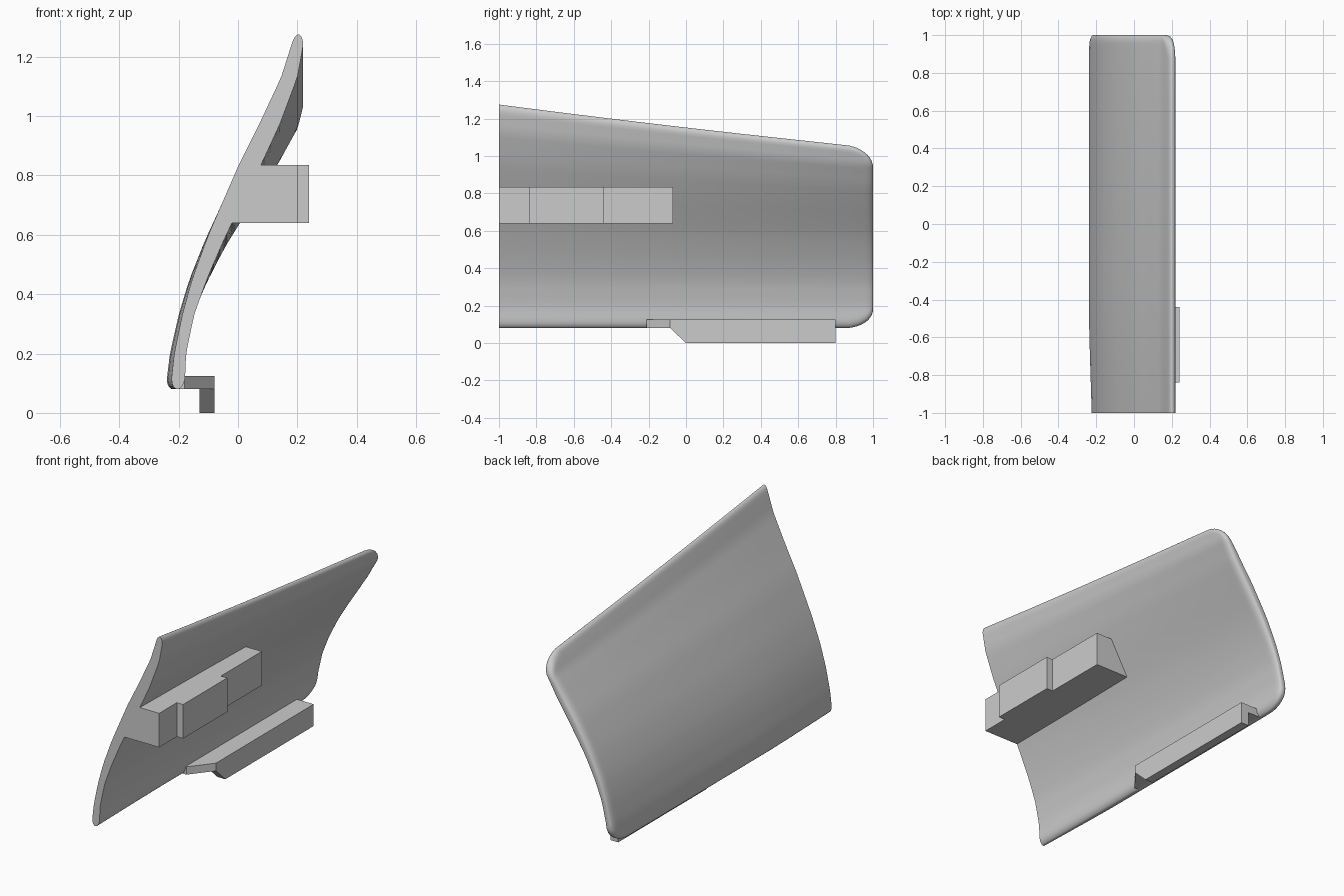
import bpy, bmesh, math

cube = bpy.data.objects.get("Cube")
if cube:
    bpy.data.objects.remove(cube, do_unlink=True)

GREY = (0.6, 0.6, 0.6, 1)
grey = bpy.data.materials.new("light_grey")
grey.use_nodes = True
grey.diffuse_color = GREY
grey.node_tree.nodes["Principled BSDF"].inputs["Base Color"].default_value = GREY


def add_object(name, bm):
    bmesh.ops.recalc_face_normals(bm, faces=bm.faces[:])
    mesh = bpy.data.meshes.new(name)
    bm.to_mesh(mesh)
    bm.free()
    mesh.materials.append(grey)
    obj = bpy.data.objects.new(name, mesh)
    bpy.context.collection.objects.link(obj)
    return obj


def prism(name, start, end):
    """Solid between two matching outlines."""
    bm = bmesh.new()
    a = [bm.verts.new(p) for p in start]
    b = [bm.verts.new(p) for p in end]
    bm.faces.new(a)
    bm.faces.new(b)
    for i in range(len(a)):
        j = (i + 1) % len(a)
        bm.faces.new((a[i], a[j], b[j], b[i]))
    return add_object(name, bm)


# Cross-section of the curved panel: height, outer x, inner x
BOTTOM, TOP = 0.08, 1.275
HEIGHT = TOP - BOTTOM
SECTION = [
    (0.08, -0.228, -0.180), (0.20, -0.215, -0.175), (0.33, -0.188, -0.148),
    (0.45, -0.155, -0.105), (0.60, -0.100, -0.040), (0.83, 0.000, 0.075),
    (0.97, 0.070, 0.140), (1.13, 0.145, 0.200), (1.24, 0.180, 0.220),
    (1.275, 0.185, 0.222),
]


def section_at(z):
    for (z0, a0, b0), (z1, a1, b1) in zip(SECTION, SECTION[1:]):
        if z <= z1:
            break
    k = (z - z0) / (z1 - z0)
    return a0 + (a1 - a0) * k, b0 + (b1 - b0) * k


def panel_ring(y, steps=36, rim=0.035):
    """Outer and inner points of the panel at one station, bottom to top."""
    u = y + 1
    drop = 0.13 * u - 0.0072 * u * u
    corner = max(0, (y - 0.85) / 0.15)
    trim = 0.1 * (1 - math.sqrt(max(0, 1 - corner ** 2)))
    end = max(0, (y - 0.96) / 0.04)
    thin = 0.3 + 0.7 * math.sqrt(max(0, 1 - end ** 2))
    low, high = trim / HEIGHT, 1 - trim / (HEIGHT - 2 * drop)
    outer, inner = [], []
    for i in range(steps + 1):
        # Samples gather towards both rims
        t = (1 - math.cos(math.pi * i / steps)) / 2
        v = low + (high - low) * t
        a, b = section_at(BOTTOM + HEIGHT * v)
        d = min(1, min(v - low, high - v) / rim)
        half = (b - a) / 2 * thin * max(0.12, math.sqrt(max(0, 1 - (1 - d) ** 2)))
        bow = 0.016 * (1 - v) * min(1, u / 0.5)
        mid = (a + b) / 2
        z = BOTTOM + HEIGHT * v - drop * v * v
        outer.append((mid - half - bow, y, z))
        inner.append((mid + half - bow * 0.5, y, z))
    return outer, inner


# Curved panel, lofted front to back with a rounded rear edge
stations = [-1 + 0.185 * i for i in range(10)]
stations += [0.85 + 0.15 * math.sin(math.pi / 2 * i / 10) for i in range(1, 11)]
bm = bmesh.new()
rings = []
for y in stations:
    outer, inner = panel_ring(y)
    rings.append([[bm.verts.new(p) for p in side] for side in (outer, inner)])
for (o0, i0), (o1, i1) in zip(rings, rings[1:]):
    for s0, s1 in ((o0, o1), (i0, i1)):
        for k in range(len(s0) - 1):
            bm.faces.new((s0[k], s0[k + 1], s1[k + 1], s1[k]))
    for k in (0, -1):
        bm.faces.new((o0[k], o1[k], i1[k], i0[k]))
for o, i in (rings[0], rings[-1]):
    for k in range(len(o) - 1):
        bm.faces.new((o[k], o[k + 1], i[k + 1], i[k]))
panel = add_object("curved_panel", bm)
bpy.ops.object.select_all(action="DESELECT")
panel.select_set(True)
bpy.context.view_layer.objects.active = panel
bpy.ops.object.shade_smooth_by_angle(angle=math.radians(35))

# Mounting block with a raised middle step, its inner side sunk in the panel
plan = [(0.2, -1), (0.2, -0.84), (0.24, -0.84), (0.24, -0.44),
        (0.2, -0.44), (0.2, -0.07)]


def block_outline(inner_x, z):
    return [(x, y, z) for x, y in plan + [(inner_x, -0.07), (inner_x, -1)]]


prism("mounting_block", block_outline(-0.045, 0.64), block_outline(0.035, 0.835))

# Bottom ledge with an angled front corner
ledge = [(-0.205, -0.21), (-0.18, -0.21), (-0.08, -0.085), (-0.08, 0.8), (-0.205, 0.8)]
prism("bottom_ledge", [(x, y, 0.08) for x, y in ledge],
      [(x, y, 0.125) for x, y in ledge])

# Lip hanging from the ledge, sloped at the front
lip = [(-0.085, 0.08), (0.0, 0.0), (0.8, 0.0), (0.8, 0.08)]
prism("hanging_lip", [(-0.13, y, z) for y, z in lip],
      [(-0.08, y, z) for y, z in lip])
